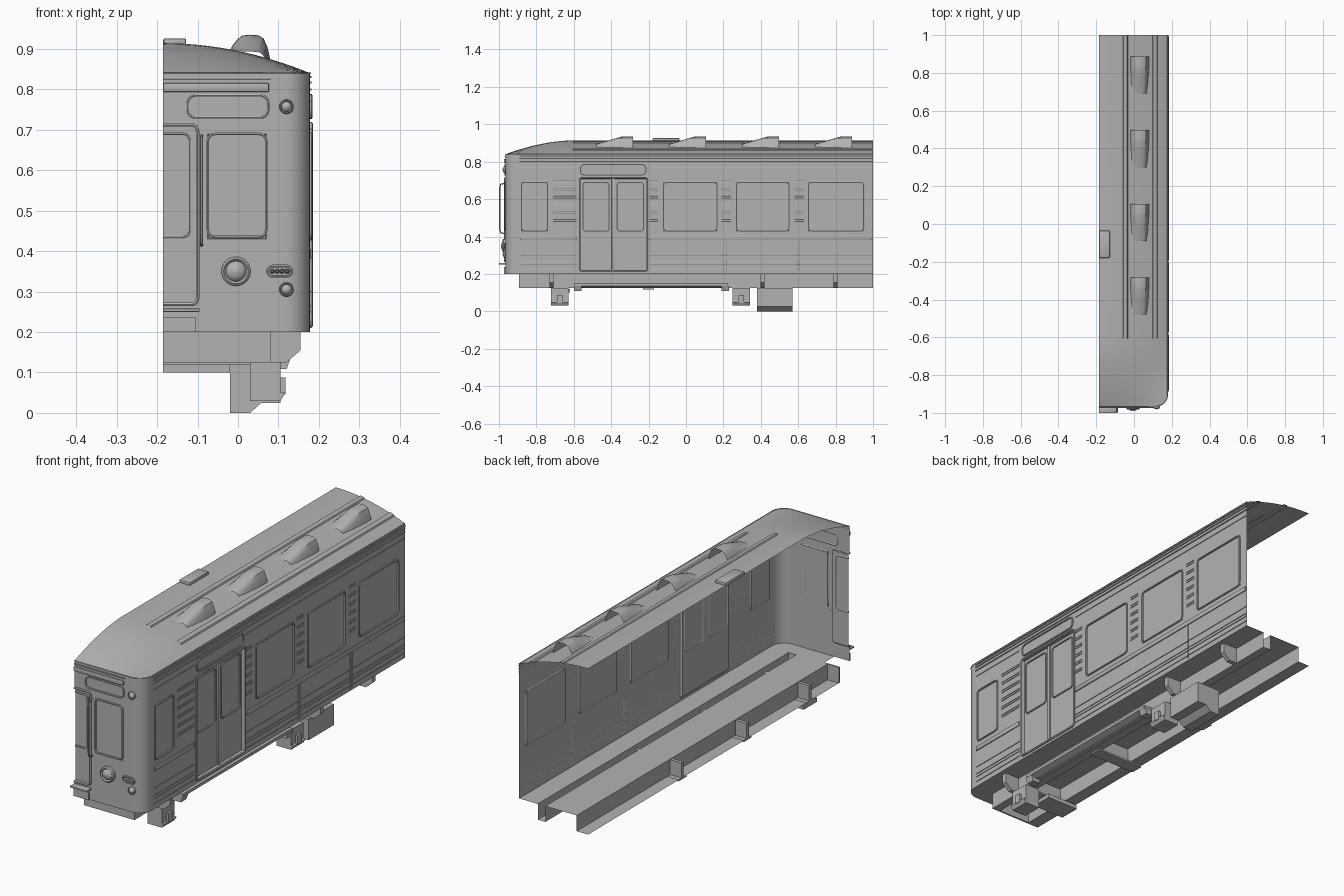
import bpy, bmesh, math
from mathutils import Vector

if "Cube" in bpy.data.objects:
    bpy.data.objects.remove(bpy.data.objects["Cube"])

CX, SX, FY = -0.185, 0.178, -0.965   # cut plane, side wall, front wall
grey = bpy.data.materials.new("dark_grey_paint")
grey.diffuse_color = (0.45, 0.45, 0.45, 1)
grey.use_nodes = True
grey.node_tree.nodes["Principled BSDF"].inputs["Base Color"].default_value = grey.diffuse_color


def finish(name, me, smooth=True):
    me.materials.clear()
    me.materials.append(grey)
    ob = bpy.data.objects.new(name, me)
    bpy.context.collection.objects.link(ob)
    if smooth:
        bpy.ops.object.select_all(action='DESELECT')
        ob.select_set(True)
        bpy.context.view_layer.objects.active = ob
        bpy.ops.object.shade_smooth_by_angle(angle=math.radians(35))
    return ob


def mesh(name, verts, faces, smooth=True):
    me = bpy.data.meshes.new(name)
    me.from_pydata([tuple(v) for v in verts], [], faces)
    return finish(name, me, smooth)


def loft(name, rows):
    n = len(rows[0])
    faces = [(i*n+j, i*n+j+1, (i+1)*n+j+1, (i+1)*n+j)
             for i in range(len(rows)-1) for j in range(n-1)]
    return mesh(name, [p for r in rows for p in r], faces)


def box(name, x0, x1, y0, y1, z0, z1, bevel=0):
    bm = bmesh.new()
    bmesh.ops.create_cube(bm, size=1)
    for v in bm.verts:
        v.co = Vector(((x0+x1)/2+v.co.x*(x1-x0), (y0+y1)/2+v.co.y*(y1-y0), (z0+z1)/2+v.co.z*(z1-z0)))
    if bevel:
        bmesh.ops.bevel(bm, geom=bm.edges[:], offset=bevel, segments=2, affect='EDGES', profile=0.5)
    me = bpy.data.meshes.new(name)
    bm.to_mesh(me)
    return finish(name, me)


def prism(name, pts, y0, y1):
    # closed x-z outline extruded along y
    n = len(pts)
    v = [(x, y0, z) for x, z in pts] + [(x, y1, z) for x, z in pts]
    f = [(i, (i+1) % n, (i+1) % n+n, i+n) for i in range(n)]
    return mesh(name, v, f + [tuple(range(n))[::-1], tuple(range(n, 2*n))], False)


def tubes(name, paths, r):
    # several round bars in one object; each path is (points, closed)
    cu = bpy.data.curves.new(name, 'CURVE')
    cu.dimensions = '3D'
    cu.bevel_depth, cu.bevel_resolution, cu.use_fill_caps = r, 1, True
    for pts, closed in paths:
        s = cu.splines.new('POLY')
        s.points.add(len(pts)-1)
        for p, c in zip(s.points, pts):
            p.co = (*c, 1)
        s.use_cyclic_u = closed
    tmp = bpy.data.objects.new(name, cu)
    bpy.context.collection.objects.link(tmp)
    me = bpy.data.meshes.new_from_object(tmp.evaluated_get(bpy.context.evaluated_depsgraph_get()))
    bpy.data.objects.remove(tmp)
    return finish(name, me)


def rrect(u0, u1, v0, v1, r):
    out = []
    for cu, cv, a in ((u1-r, v1-r, 0), (u0+r, v1-r, 90), (u0+r, v0+r, 180), (u1-r, v0+r, 270)):
        for k in range(5):
            t = math.radians(a + k*22.5)
            out.append((cu+r*math.cos(t), cv+r*math.sin(t)))
    return out


def side_ring(y0, y1, z0, z1, r=0.018, d=0.002):
    return [(SX+d, y, z) for y, z in rrect(y0, y1, z0, z1, r)], True


def front_ring(x0, x1, z0, z1, r=0.018, d=0.002):
    return [(x, FY-d, z) for x, z in rrect(x0, x1, z0, z1, r)], True


def half_ring(x1, z0, z1, r, d=0.002):
    # frame cut open on the centre plane
    pts = [p for p in rrect(CX-0.2, x1, z0, z1, r) if p[0] > CX]
    top, low = pts[:5], pts[5:]
    pts = [(CX, z0)] + low + top + [(CX, z1)]
    return [(x, FY-d, z) for x, z in pts], False


# Body shell with recessed windows and doors
R = 0.063
path = [(x, FY) for x in (CX, -0.1, -0.075, 0.07)]
path += [(SX-R+R*math.sin(k*math.pi/16), FY+R-R*math.cos(k*math.pi/16)) for k in range(9)]
path += [(SX, y) for y in (-0.88, -0.74, -0.565, -0.21, -0.12, 0.165, 0.27, 0.55, 0.655, 0.95, 1)]
zs = (0.2, 0.22, 0.27, 0.43, 0.69, 0.71, 0.84)
bm = bmesh.new()
g = [[bm.verts.new((x, y, z)) for z in zs] for x, y in path]
for i in range(len(path)-1):
    for j in range(len(zs)-1):
        bm.faces.new((g[i][j], g[i+1][j], g[i+1][j+1], g[i][j+1]))
windows = [(-0.88, -0.74), (-0.12, 0.165), (0.27, 0.55), (0.655, 0.95)]
holes = [('y', a, b, 0.43, 0.69, 0.004) for a, b in windows]
holes += [('y', -0.565, -0.21, 0.22, 0.71, 0.01), ('x', CX, -0.1, 0.27, 0.71, 0.008),
          ('x', -0.075, 0.07, 0.43, 0.69, 0.004)]
for ax, a, b, z0, z1, depth in holes:
    sel = []
    for f in bm.faces:
        c = f.calc_center_median()
        on = c.x > SX-0.001 if ax == 'y' else c.y < FY+0.001
        u = c.y if ax == 'y' else c.x
        if on and a < u < b and z0 < c.z < z1:
            sel.append(f)
    bm.normal_update()
    bmesh.ops.inset_region(bm, faces=sel, thickness=0.002, depth=-depth, use_even_offset=True)
me = bpy.data.meshes.new("body_shell")
bm.to_mesh(me)
finish("body_shell", me)


def edge_x(y):
    t = min(1, max(0, (FY+R-y)/R))
    return SX-R+R*math.sqrt(max(0, 1-t*t))


def roof_z(x, y):
    d = (x-CX)/(edge_x(y)-CX)
    t = min(1, (y-FY)/0.36)
    return 0.84 + 0.074*(1-(1-t)**1.8)*(1-d*d)


# Roof with a domed front end
ys = [FY + R*(1-math.cos(k*math.pi/16)) for k in range(9)] + [-0.86+k*0.04 for k in range(8)] + [1]
loft("roof", [[(x, y, roof_z(x, y)) for x in [CX+(edge_x(y)-CX)*k/16 for k in range(17)]] for y in ys])
tubes("gutter", [([(x, y, 0.84) for x, y in path], False)], 0.0025)
tubes("side_rails", [([(SX+0.002, -0.89, z), (SX+0.002, 1, z)], False) for z in (0.8, 0.817, 0.83)], 0.003)

# Roof strips, hatch and air scoops
for xc in (-0.046, 0.111):
    loft("roof_strip", [[(xc+dx, y, roof_z(xc+dx, max(y, -0.6))+dz) for dx, dz in
         ((-0.014, -0.001), (-0.01, 0.005), (0.01, 0.005), (0.014, -0.001))] for y in (-0.605, 1)])
box("roof_hatch", CX, -0.128, -0.18, -0.035, 0.908, 0.926, 0.005)
for y0 in (-0.48, -0.09, 0.3, 0.69):
    rows = []
    for t, h, w in ((0, 0.0, 0.036), (0.2, 0.3, 0.042), (0.45, 0.66, 0.046), (0.68, 0.97, 0.049), (0.76, 1, 0.05), (1, 1, 0.05)):
        top = 0.893 + 0.042*h
        row = []
        for u, v in ((-1, 0), (-0.85, 0.35), (-0.65, 0.7), (-0.4, 0.95), (0, 1), (0.4, 0.97), (0.65, 0.85), (0.85, 0.5), (1, 0)):
            x = 0.03 + u*w
            base = roof_z(x, 0) - 0.001
            row.append((x, y0+t*0.197, base+max(0.003, top-base)*v))
        rows.append(row)
    loft("air_scoop", rows)

# Window, door and sign frames
tubes("side_window_frames", [side_ring(a, b, 0.43, 0.69) for a, b in windows], 0.004)
tubes("side_door_frame", [side_ring(-0.57, -0.205, 0.215, 0.715, 0.012)], 0.005)
tubes("side_door_windows", [side_ring(a, b, 0.43, 0.69, 0.015, -0.008) for a, b in ((-0.552, -0.412), (-0.368, -0.228))], 0.004)
box("side_door_seal", SX-0.011, SX-0.003, -0.397, -0.381, 0.22, 0.71, 0.003)
tubes("side_sign_frame", [side_ring(-0.565, -0.215, 0.73, 0.785, 0.02)], 0.004)
tubes("front_frames", [front_ring(-0.075, 0.07, 0.435, 0.69), front_ring(-0.125, 0.075, 0.73, 0.785, 0.02)], 0.004)
tubes("front_door_frame", [half_ring(-0.1, 0.268, 0.712, 0.015)], 0.005)
tubes("front_door_window", [half_ring(-0.12, 0.435, 0.69, 0.015, -0.006)], 0.004)
box("front_rail", CX, 0.077, FY-0.009, FY, 0.793, 0.815, 0.004)
tubes("front_trim", [([(CX, FY-0.002, 0.826), (0.08, FY-0.002, 0.826)], False)], 0.003)

# Side ribs: long lower ribs, belt rail, and short ribs between windows
ribs = []
RX = SX+0.0015
for a, b in ((-0.885, -0.585), (-0.195, 0.995)):
    for z in (0.225, 0.25, 0.265, 0.3, 0.77):
        ribs.append(([(RX, a, z), (RX, b, z)], False))
    box("belt_rail", SX, SX+0.006, a, b, 0.382, 0.404, 0.0025)
for a, b in ((-0.71, -0.585), (-0.195, -0.15), (0.19, 0.24), (0.58, 0.63)):
    for k in range(6):
        z = 0.48+k*0.042
        ribs.append(([(RX, a, z), (RX, b, z)], False))
        ribs.append(([(RX, a, z+0.011), (RX, b, z+0.011)], False))
for y in (0.2, 0.215, 0.59, 0.605):
    ribs.append(([(SX, y, 0.21), (SX, y, 0.38)], False))
tubes("side_ribs", ribs, 0.002)


# Front lamps
def lamp(name, x, z, r, depth):
    prof = ((1, 0), (1, 0.5), (0.85, 0.7), (0.7, 0.45), (0.65, 0.6), (0.4, 0.9), (0, 1))
    rows = [[(x+r*a*math.cos(k*math.pi/12), FY-depth*h, z+r*a*math.sin(k*math.pi/12))
             for k in range(25)] for a, h in prof]
    loft(name, rows)


lamp("headlamp", -0.005, 0.35, 0.036, 0.024)
for z in (0.757, 0.305):
    lamp("marker_lamp", 0.12, z, 0.018, 0.016)
tubes("tail_lamp_rim", [front_ring(0.073, 0.133, 0.338, 0.363, 0.012, 0.004)], 0.004)
for k in range(4):
    lamp("tail_lamp", 0.085+k*0.012, 0.35, 0.006, 0.01)

# Front handrail, step and threshold
tubes("handrail", [([(-0.09, FY, 0.415), (-0.09, -0.99, 0.42), (-0.09, -0.996, 0.44), (-0.09, -0.996, 0.66),
                     (-0.09, -0.99, 0.68), (-0.09, FY, 0.685)], False)], 0.004)
box("front_step", CX, -0.095, -1, FY, 0.25, 0.258, 0.002)
box("threshold", CX, -0.105, -0.972, FY, 0.2, 0.236)

# Underframe: floor sheet, side channel and centre sill
sec = ((SX, 0.2), (0.08, 0.2), (0.08, 0.125), (0.04, 0.125), (0.04, 0.2), (-0.125, 0.2), (-0.125, 0.125), (CX, 0.125))
loft("underframe", [[(x, y, z) for x, z in sec] for y in (-0.89, 1)]).data.shade_flat()
loft("front_floor", [[(x, y, 0.2) for x in (-0.105, edge_x(y))] for y in ys[:9] + [-0.89]])
box("end_beam", CX, 0.08, -0.893, -0.885, 0.125, 0.2)
for y in (-0.67, -0.2, 0.29):
    box("cross_beam_web", CX, 0.06, y-0.008, y+0.008, 0.125, 0.198)
    box("cross_beam_flange", CX, 0.06, y-0.03, y+0.03, 0.118, 0.126)
box("coupler_beam", CX, -0.02, -0.72, -0.62, 0.1, 0.12)
for y in (-0.72, 0.41, 0.8):
    prism("gusset", ((0.08, 0.2), (0.155, 0.2), (0.155, 0.155), (0.12, 0.125), (0.08, 0.125)), y-0.011, y+0.011)

# Equipment box, contact beam and its brackets
prism("equipment_box", ((-0.02, 0.125), (-0.02, 0), (0.03, 0), (0.058, 0.025), (0.105, 0.025), (0.105, 0.125)), 0.38, 0.57)
prism("contact_beam", ((0.08, 0.15), (0.13, 0.15), (0.13, 0.136), (0.105, 0.126), (0.08, 0.126)), -0.6, 0.225)
for y in (-0.58, 0.21):
    prism("beam_hanger", ((0.08, 0.135), (0.13, 0.135), (0.12, 0.108), (0.08, 0.108)), y-0.02, y+0.02)
for y in (-0.675, 0.295):
    box("hanger_block", 0.03, 0.105, y-0.047, y+0.047, 0.03, 0.125)
    prism("shoe_foot", ((0.105, 0.05), (0.117, 0.05), (0.105, 0.03)), y-0.047, y+0.047)
    box("shoe_post", 0.105, 0.117, y-0.014, y+0.014, 0.045, 0.087)
